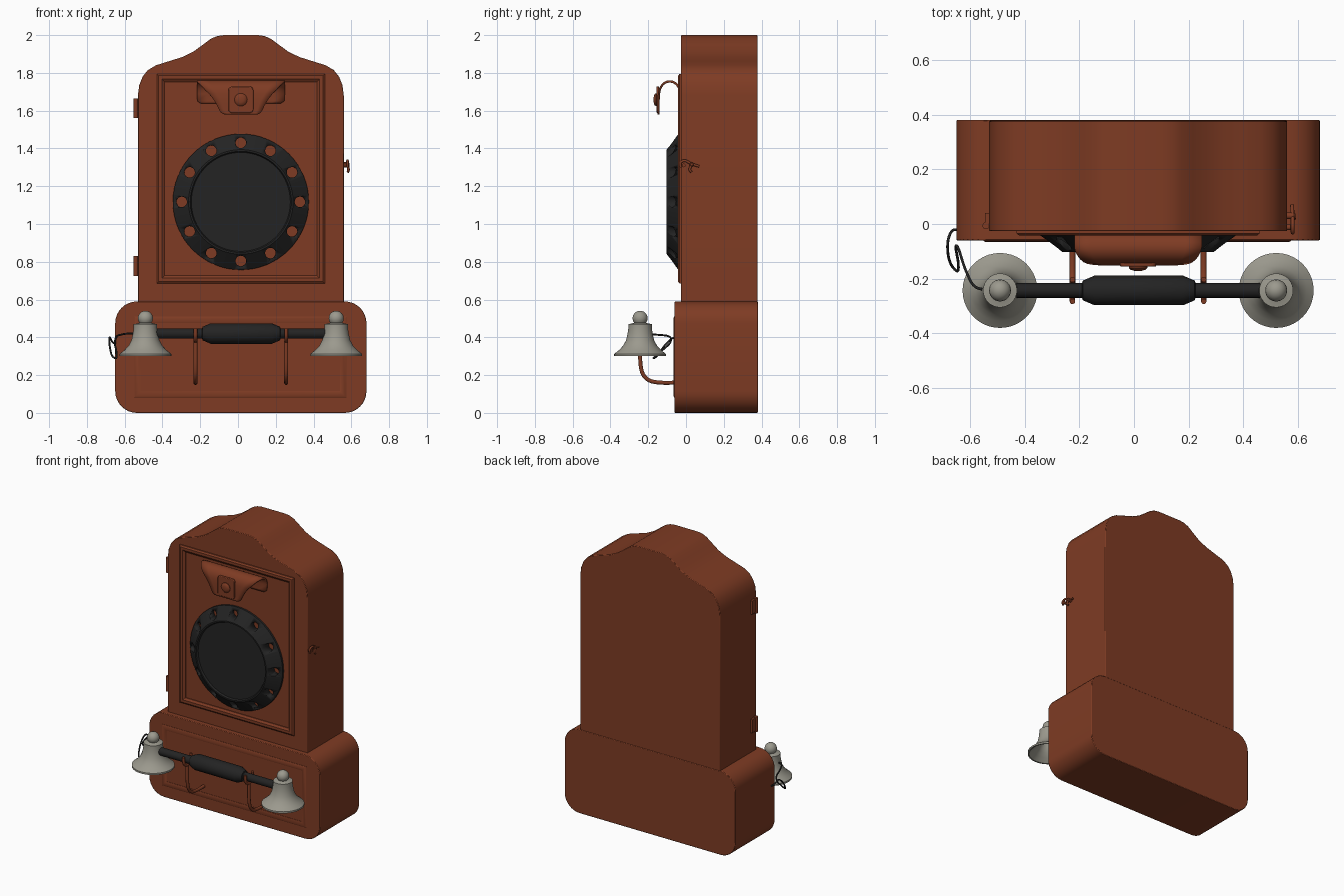
import bpy, bmesh, math
from mathutils import Vector, Matrix

if "Cube" in bpy.data.objects:
    bpy.data.objects.remove(bpy.data.objects["Cube"])


def material(name, rgb):
    m = bpy.data.materials.new(name)
    m.diffuse_color = (*rgb, 1)
    m.use_nodes = True
    m.node_tree.nodes["Principled BSDF"].inputs["Base Color"].default_value = m.diffuse_color
    return m


WOOD = material("red brown wood", (0.21, 0.044, 0.017))
BLACK = material("black", (0.017, 0.017, 0.017))
GREY = material("warm grey metal", (0.33, 0.32, 0.27))
CX = 0.015  # centre line of the case


def finish(name, bm, mat, angle=35):
    bmesh.ops.recalc_face_normals(bm, faces=bm.faces)
    me = bpy.data.meshes.new(name)
    bm.to_mesh(me)
    bm.free()
    me.materials.append(mat)
    me.shade_smooth()
    me.set_sharp_from_angle(angle=math.radians(angle))
    ob = bpy.data.objects.new(name, me)
    bpy.context.collection.objects.link(ob)
    return ob


def loft(name, rings, mat, cap=True, closed=False, angle=35):
    """Bridge equal-length rings of points."""
    bm = bmesh.new()
    vs = [[bm.verts.new(p) for p in r] for r in rings]
    n = len(vs[0])
    pairs = list(zip(vs, vs[1:])) + ([(vs[-1], vs[0])] if closed else [])
    for a, b in pairs:
        for i in range(n):
            j = (i + 1) % n
            bm.faces.new((a[i], a[j], b[j], b[i]))
    if cap and not closed:
        bm.faces.new(vs[0])
        bm.faces.new(vs[-1])
    return finish(name, bm, mat, angle)


def prism(name, outline, y0, y1, mat, bevel=0.004):
    ob = loft(name, [[(x, y, z) for x, z in outline] for y in (y0, y1)], mat)
    if bevel:
        m = ob.modifiers.new("edge", 'BEVEL')
        m.width, m.segments = bevel, 2
        m.limit_method, m.angle_limit = 'ANGLE', math.radians(50)
    return ob


def rounded(x0, x1, z0, z1, r, steps=8):
    pts = []
    for cx, cz, a0 in ((x1 - r, z1 - r, 0), (x0 + r, z1 - r, 90),
                       (x0 + r, z0 + r, 180), (x1 - r, z0 + r, 270)):
        for k in range(steps + 1):
            a = math.radians(a0 + 90 * k / steps)
            pts.append((cx + r * math.cos(a), cz + r * math.sin(a)))
    return pts


def lathe(name, profile, loc, axis, mat, sides=32, angle=35):
    """Spin (radius, height) pairs round an axis through loc."""
    rot = Vector((0, 0, 1)).rotation_difference(Vector(axis)).to_matrix()
    rings = []
    for r, h in profile:
        ring = []
        for i in range(sides):
            a = 2 * math.pi * i / sides
            ring.append(Vector(loc) + rot @ Vector((r * math.cos(a), r * math.sin(a), h)))
        rings.append(ring)
    return loft(name, rings, mat, angle=angle)


def spline(pts, n=6):
    """Smooth curve through the points."""
    p = [Vector(q) for q in pts]
    p = [2 * p[0] - p[1]] + p + [2 * p[-1] - p[-2]]
    out = []
    for a, b, c, d in zip(p, p[1:], p[2:], p[3:]):
        for k in range(n):
            t = k / n
            out.append(0.5 * (2 * b + (c - a) * t + (2 * a - 5 * b + 4 * c - d) * t * t
                              + (3 * b - a - 3 * c + d) * t ** 3))
    return out + [p[-2]]


def tube(name, pts, r, mat):
    cu = bpy.data.curves.new(name, 'CURVE')
    cu.dimensions, cu.bevel_depth, cu.bevel_resolution = '3D', r, 3
    cu.use_fill_caps = True
    path = spline(pts)
    s = cu.splines.new('POLY')
    s.points.add(len(path) - 1)
    for q, v in zip(s.points, path):
        q.co = (*v, 1)
    cu.materials.append(mat)
    ob = bpy.data.objects.new(name, cu)
    bpy.context.collection.objects.link(ob)
    return ob


def moulding(name, x0, x1, z0, z1, section):
    """Rectangular frame swept from (inset, y) pairs."""
    rings = [[(x0 + d, y, z0 + d), (x1 - d, y, z0 + d),
              (x1 - d, y, z1 - d), (x0 + d, y, z1 - d)] for d, y in section]
    return loft(name, rings, WOOD, closed=True)


# Case with crested top, and wider base
crest = [(0.545, 0.585), (0.545, 1.68), (0.538, 1.735), (0.52, 1.78), (0.492, 1.815),
         (0.45, 1.84), (0.38, 1.862), (0.31, 1.884), (0.25, 1.913), (0.20, 1.95),
         (0.158, 1.981), (0.125, 1.995), (0.09, 2.0)]
outline = [(CX + x, z) for x, z in crest] + [(CX - x, z) for x, z in reversed(crest)]
prism("upper_case", outline, -0.026, 0.378, WOOD)
prism("base_case", rounded(-0.65, 0.68, 0, 0.59, 0.115), -0.06, 0.38, WOOD)

# Panel mouldings
moulding("door_moulding", -0.43, 0.46, 0.685, 1.795,
         [(0, -0.02), (0, -0.034), (0.01, -0.042), (0.028, -0.042), (0.042, -0.032), (0.042, -0.02)])
moulding("base_moulding", -0.55, 0.575, 0.08, 0.51,
         [(0, -0.055), (0, -0.062), (0.008, -0.066), (0.026, -0.066), (0.035, -0.062), (0.035, -0.055)])

# Conical dial with twelve finger holes
DZ = 1.117
dial = lathe("dial", [(0.36, 0.015), (0.36, 0.04), (0.277, 0.102), (0.268, 0.102),
                      (0.262, 0.09)], (CX, 0, DZ), (0, -1, 0), BLACK, 64, 25)
bm = bmesh.new()
for i in range(12):
    a = math.tau * i / 12
    pos = Matrix.Translation((CX + 0.313 * math.sin(a), -0.05, DZ + 0.313 * math.cos(a)))
    bmesh.ops.create_cone(bm, cap_ends=True, segments=20, radius1=0.028, radius2=0.028,
                          depth=0.2, matrix=pos @ Matrix.Rotation(math.pi / 2, 4, 'X'))
cutter = finish("finger_hole_cutter", bm, BLACK)
cutter.hide_render = True
cutter.hide_viewport = True
cut = dial.modifiers.new("holes", 'BOOLEAN')
cut.operation, cut.object, cut.solver = 'DIFFERENCE', cutter, 'EXACT'

# Curled lip above the dial: (y, z, half width) rows
rows = [(-0.03, 1.637, 0.21), (-0.03, 1.65, 0.23), (-0.03, 1.69, 0.233)]
for k in range(1, 12):
    a = math.pi * k / 12
    z = 1.69 + 0.065 * math.sin(a)
    w = 0.233 if k < 7 else 0.233 - 0.062 * ((k - 6) / 6) ** 1.5
    rows.append((-0.086 + 0.056 * math.cos(a), z, w))
rows += [(-0.143, 1.69, 0.168), (-0.145, 1.66, 0.145), (-0.145, 1.63, 0.127),
         (-0.145, 1.60, 0.113), (-0.145, 1.588, 0.104), (-0.145, 1.58, 0.088)]
bm = bmesh.new()
grid = [[bm.verts.new((CX + w * u / 4, y, z)) for u in range(-4, 5)] for y, z, w in rows]
for a, b in zip(grid, grid[1:]):
    for i in range(8):
        bm.faces.new((a[i], a[i + 1], b[i + 1], b[i]))
lip = finish("curled_lip", bm, WOOD, 50)
m = lip.modifiers.new("thickness", 'SOLIDIFY')
m.thickness, m.offset = 0.012, 0
prism("lip_plate", rounded(CX - 0.066, CX + 0.066, 1.588, 1.728, 0.02), -0.156, -0.142, WOOD)
lathe("lip_knob", [(0.034, 0.15), (0.034, 0.16), (0.028, 0.167), (0.014, 0.171)],
      (CX, 0, 1.658), (0, -1, 0), WOOD, 24)

# Door hinges on the left edge
for i, z in enumerate((1.56, 0.725)):
    lathe(f"hinge_pin_{i}", [(0.013, 0), (0.013, 0.105)], (-0.541, -0.006, z), (0, 0, 1), WOOD, 16)
    prism(f"hinge_leaf_{i}", rounded(-0.545, -0.52, z + 0.005, z + 0.1, 0.004), -0.015, 0.04, WOOD, 0)

# Hook latch on the right edge
lathe("latch_pivot", [(0.012, 0), (0.012, 0.03), (0.007, 0.036)], (0.555, 0.03, 1.315), (1, 0, 0), WOOD, 16)
lathe("latch_peg", [(0.010, 0), (0.010, 0.03)], (0.555, -0.012, 1.31), (1, 0, 0), WOOD, 16)
tube("latch_hook", [(0.578, 0.07, 1.305), (0.58, 0.03, 1.318), (0.58, -0.005, 1.335),
                    (0.58, -0.03, 1.325), (0.58, -0.028, 1.30)], 0.007, WOOD)
tube("latch_thumb", [(0.58, 0.03, 1.318), (0.585, 0.02, 1.29), (0.582, 0.028, 1.275)], 0.007, WOOD)

# Cradle arms with forks under the handle
HY, HZ = -0.243, 0.42
for side, x in (("left", -0.225), ("right", 0.255)):
    tube(f"cradle_arm_{side}", [(x, -0.05, 0.16), (x, -0.13, 0.16), (x, -0.19, 0.17),
                                (x, -0.225, 0.20), (x, -0.24, 0.25), (x, HY, 0.32), (x, HY, 0.378)], 0.011, WOOD)
    fork = [(x, HY + 0.04 * math.cos(a), HZ + 0.04 * math.sin(a))
            for a in (math.pi + math.pi * k / 8 for k in range(9))]
    fork = [(x, HY - 0.04, 0.447)] + fork + [(x, HY + 0.04, 0.447)]
    tube(f"cradle_fork_{side}", fork, 0.010, WOOD)

# Handset bar with thick grip
lathe("handset_bar", [(0.027, -0.49), (0.027, -0.19), (0.036, -0.187), (0.054, -0.145), (0.054, 0.18),
                      (0.036, 0.222), (0.027, 0.225), (0.027, 0.52)], (0, HY, HZ), (1, 0, 0), BLACK, 16, 28)

# Hollow bells with ball tops at both ends
bell = [(0.02, 0.44), (0.045, 0.42), (0.055, 0.385), (0.075, 0.35), (0.10, 0.325), (0.128, 0.30),
        (0.137, 0.30), (0.137, 0.312), (0.112, 0.332), (0.09, 0.355), (0.074, 0.385), (0.066, 0.42),
        (0.062, 0.45), (0.062, 0.47), (0.045, 0.473), (0.03, 0.478)]
bell += [(0.040 * math.sin(t), 0.501 - 0.040 * math.cos(t))
         for t in (math.radians(d) for d in (50, 70, 90, 110, 130, 150, 170))]
for side, x in (("left", -0.49), ("right", 0.52)):
    lathe(f"handset_bell_{side}", bell, (x, HY, 0), (0, 0, 1), GREY, 40)

# Cord looping from the left bell to the base
tube("cord", [(-0.64, -0.02, 0.36), (-0.665, -0.025, 0.375), (-0.68, -0.06, 0.40), (-0.68, -0.11, 0.36),
              (-0.668, -0.15, 0.305), (-0.645, -0.172, 0.29), (-0.643, -0.14, 0.32), (-0.652, -0.085, 0.37),
              (-0.642, -0.09, 0.405), (-0.615, -0.17, 0.415), (-0.58, -0.23, 0.42), (-0.51, HY, 0.42)],
     0.005, BLACK)
